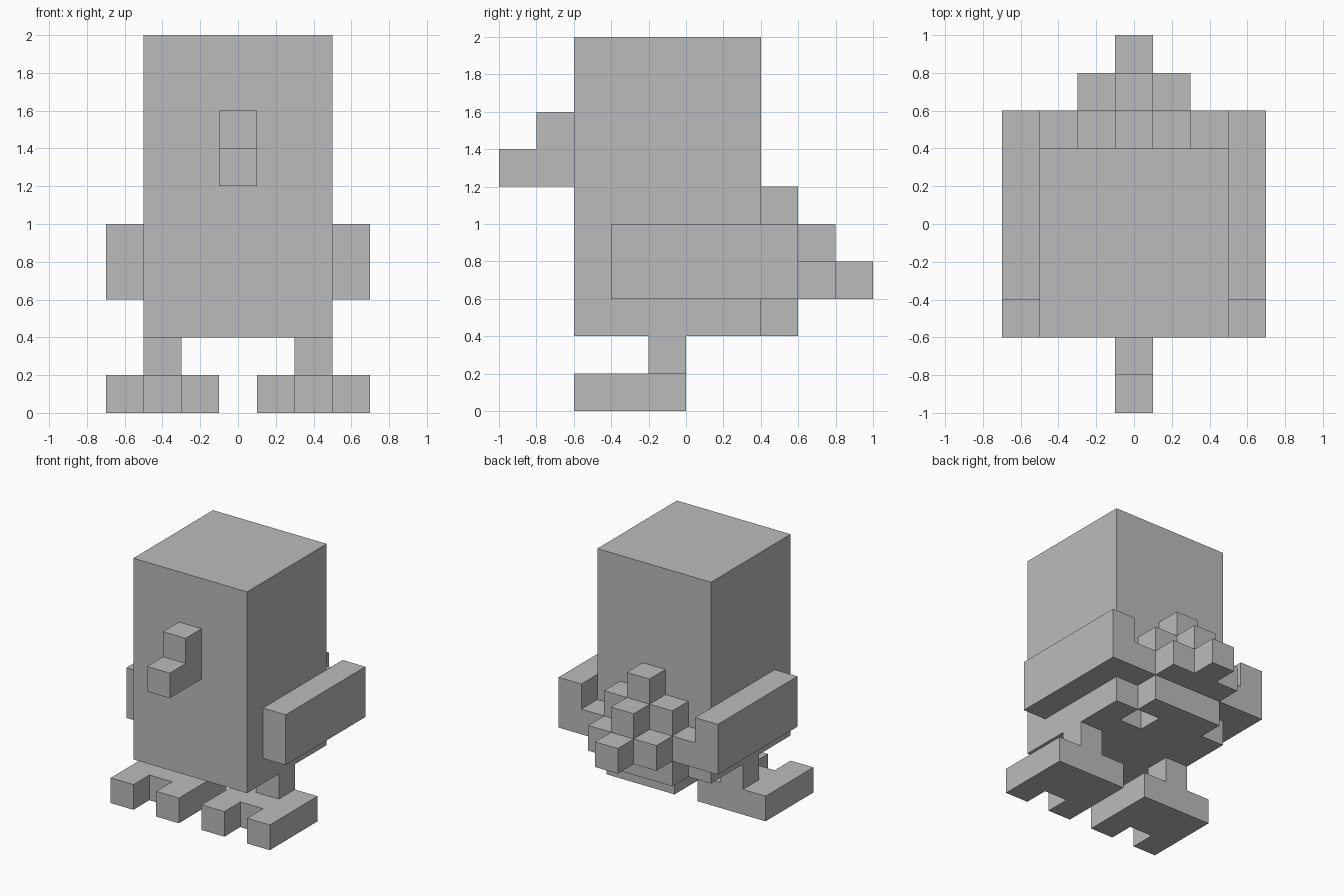
import bpy
import bmesh
from mathutils import Matrix, Vector

cube = bpy.data.objects.get("Cube")
if cube:
    bpy.data.objects.remove(cube, do_unlink=True)

U = 0.2  # size of one block

grey = bpy.data.materials.new("light_grey")
grey.use_nodes = True
grey.diffuse_color = (0.5, 0.5, 0.5, 1)
grey.node_tree.nodes["Principled BSDF"].inputs["Base Color"].default_value = (0.5, 0.5, 0.5, 1)


def blocks(name, *boxes):
    """One object from boxes, each given as x, y and z ranges in blocks."""
    bm = bmesh.new()
    for ranges in boxes:
        centre = Vector([(a + b) / 2 * U for a, b in ranges])
        size = Vector([(b - a) * U for a, b in ranges])
        bmesh.ops.create_cube(bm, size=1, matrix=Matrix.LocRotScale(centre, None, size))
    mesh = bpy.data.meshes.new(name)
    bm.to_mesh(mesh)
    bm.free()
    mesh.materials.append(grey)
    obj = bpy.data.objects.new(name, mesh)
    bpy.context.collection.objects.link(obj)
    return obj


def paired(name, *boxes):
    """The same part on both sides of the model."""
    blocks("left_" + name, *boxes)
    blocks("right_" + name, *[((-x[1], -x[0]), y, z) for x, y, z in boxes])


# Body, with one block missing from its underside
body = blocks("body", ((-2.5, 2.5), (-3, 2), (2, 10)))
cutter = blocks("underside_cutter", ((0.5, 1.5), (1, 2.5), (1, 3)))
cutter.hide_render = True
cut = body.modifiers.new("underside_notch", "BOOLEAN")
cut.operation = "DIFFERENCE"
cut.solver = "EXACT"
cut.object = cutter
bpy.context.view_layer.objects.active = body
bpy.ops.object.modifier_apply(modifier=cut.name)
bpy.data.objects.remove(cutter, do_unlink=True)

# Stepped beak
blocks("beak", ((-0.5, 0.5), (-4, -3), (6, 8)), ((-0.5, 0.5), (-5, -4), (6, 7)))

# Wings
paired("wing", ((2.5, 3.5), (-2, 3), (3, 5)))

# Legs and two-toed feet
paired("leg", ((1.5, 2.5), (-1, 0), (1, 2)))
paired("foot", ((0.5, 3.5), (-2, 0), (0, 1)),
       ((0.5, 1.5), (-3, -2), (0, 1)), ((2.5, 3.5), (-3, -2), (0, 1)))

# Pyramid tail: each layer and each row back is one block narrower per side
tail = [((-1.5, 1.5), (2, 3), (2, 3))]
for layer in range(3):
    for row in range(3 - layer):
        half = 2.5 - layer - row
        tail.append(((-half, half), (2 + row, 3 + row), (3 + layer, 4 + layer)))
blocks("tail", *tail)
